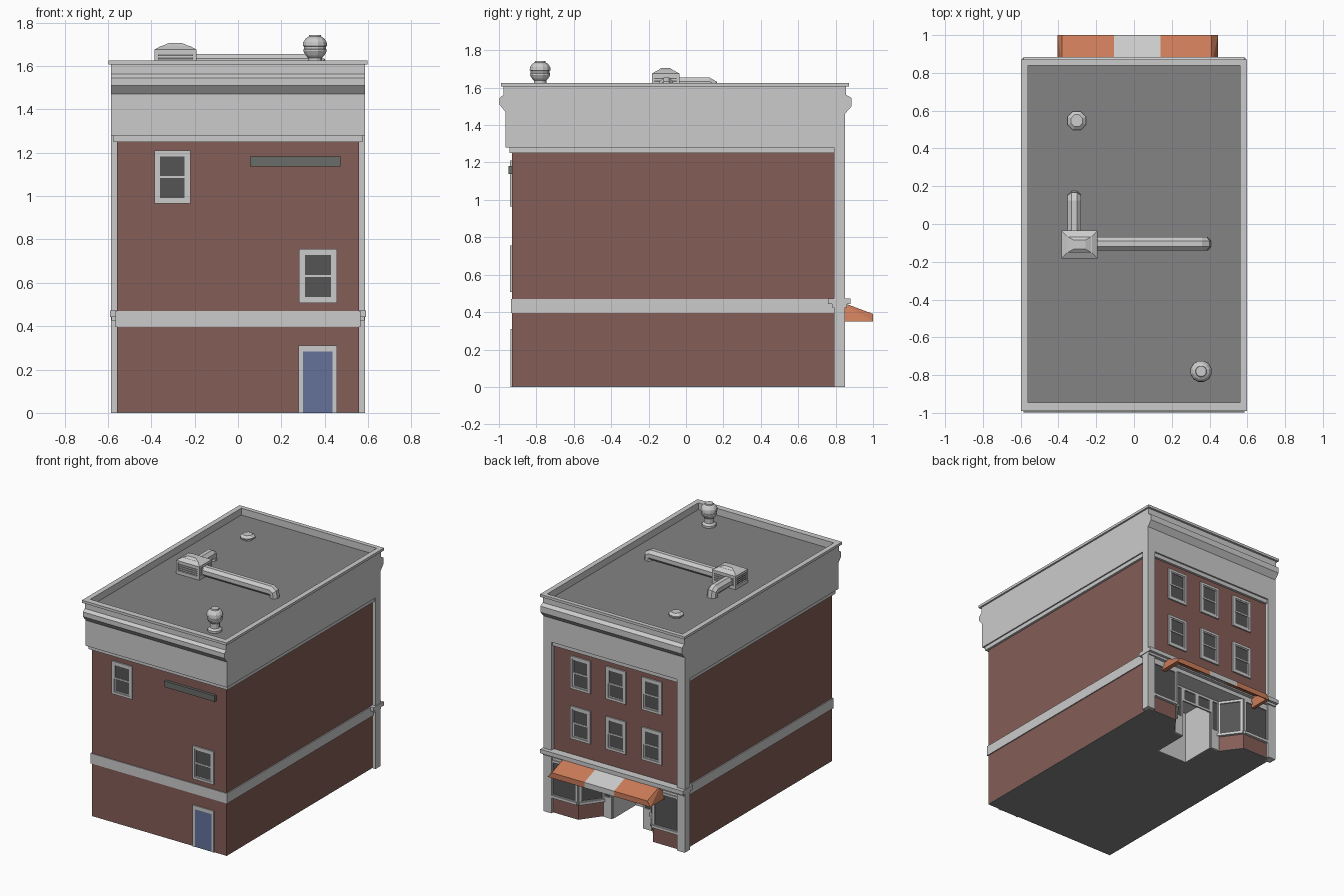
import bpy, bmesh
from math import atan2, cos, sin, pi, hypot
from mathutils import Matrix, Vector

if "Cube" in bpy.data.objects:
    bpy.data.objects.remove(bpy.data.objects["Cube"])


def material(name, *rgb):
    m = bpy.data.materials.new(name)
    m.diffuse_color = (*rgb, 1)
    m.use_nodes = True
    m.node_tree.nodes["Principled BSDF"].inputs["Base Color"].default_value = m.diffuse_color
    return m


BRICK = material("brick", .23, .11, .095)
DARK = material("roof_grey", .23, .23, .23)
GLASS = material("dark_glass", .09, .09, .09)
BLUE = material("door_blue", .13, .17, .33)
ORANGE = material("awning_orange", .6, .2, .1)
WHITE = material("awning_white", .95, .95, .95)
IRON = material("dark_metal", .14, .15, .14)


def finish(name, bm, mat=None, M=None):
    bmesh.ops.recalc_face_normals(bm, faces=bm.faces)
    me = bpy.data.meshes.new(name)
    bm.to_mesh(me)
    bm.free()
    ob = bpy.data.objects.new(name, me)
    bpy.context.collection.objects.link(ob)
    if mat:
        me.materials.append(mat)
    if M:
        ob.matrix_world = M
    return ob


def boxes(name, lst, mat=None, M=None):
    """One object from boxes given as x0, x1, y0, y1, z0, z1."""
    bm = bmesh.new()
    for a, b, c, d, e, f in lst:
        T = Matrix.Translation(((a + b) / 2, (c + d) / 2, (e + f) / 2))
        bmesh.ops.create_cube(bm, size=1, matrix=T @ Matrix.Diagonal((b - a, d - c, f - e, 1)))
    return finish(name, bm, mat, M)


def prism(name, pts, vec, mat=None):
    bm = bmesh.new()
    face = bm.faces.new([bm.verts.new(p) for p in pts])
    ext = bmesh.ops.extrude_face_region(bm, geom=[face], use_keep_orig=True)["geom"]
    bmesh.ops.translate(bm, vec=vec, verts=[g for g in ext if isinstance(g, bmesh.types.BMVert)])
    return finish(name, bm, mat)


def hull(name, pts, mat=None):
    bm = bmesh.new()
    for p in pts:
        bm.verts.new(p)
    bmesh.ops.convex_hull(bm, input=bm.verts)
    bmesh.ops.dissolve_limit(bm, angle_limit=.01, verts=bm.verts, edges=bm.edges)
    return finish(name, bm, mat)


def lathe(name, x, y, profile, n, mat=None):
    bm = bmesh.new()
    rings = [[bm.verts.new((x + r * cos(2 * pi * (i + .5) / n), y + r * sin(2 * pi * (i + .5) / n), z))
              for i in range(n)] for r, z in profile]
    for a, b in zip(rings, rings[1:]):
        for i in range(n):
            j = (i + 1) % n
            bm.faces.new((a[i], a[j], b[j], b[i]))
    bm.faces.new(rings[0])
    bm.faces.new(rings[-1])
    return finish(name, bm, mat)


def wall(p, q):
    """Local frame: x runs from p to q, -y points outwards."""
    ang = atan2(q[1] - p[1], q[0] - p[0])
    return Matrix.Translation((p[0], p[1], 0)) @ Matrix.Rotation(ang, 4, 'Z'), hypot(q[0] - p[0], q[1] - p[1])


def border(x0, x1, z0, z1, b, out):
    return [(x0, x0 + b, -out, 0, z0, z1), (x1 - b, x1, -out, 0, z0, z1),
            (x0 + b, x1 - b, -out, 0, z0, z0 + b), (x0 + b, x1 - b, -out, 0, z1 - b, z1)]


def sash_window(name, p, q, z0, z1):
    M, w = wall(p, q)
    mid = (z0 + z1) / 2
    boxes(name + "_frame", border(0, w, z0, z1, .018, .011)
          + border(.018, w - .018, z0 + .018, mid + .005, .009, .005)
          + border(.018, w - .018, mid - .005, z1 - .018, .009, .008), None, M)
    boxes(name + "_glass", [(.02, w - .02, -.003, 0, z0 + .02, z1 - .02)], GLASS, M)


def glazing(name, p, q, z0, z1, b=.018):
    M, w = wall(p, q)
    boxes(name + "_frame", border(0, w, z0, z1, b, .012), None, M)
    boxes(name + "_glass", [(b, w - b, -.004, 0, z0 + b, z1 - b)], GLASS, M)


# Ground floor with splayed shop entrance, open at the bottom
half = [(.53, .83), (.31, .83), (.2, .68), (.13, .68), (.13, .41)]
path = half + [(-x, y) for x, y in reversed(half)]
plan = [(-.558, .83), (-.558, -.93), (.558, -.93), (.558, .83)] + path
prism("ground_floor_brick", [(x, y, .004) for x, y in plan], (0, 0, .396), BRICK)
prism("floor_underside", [(x, y, 0) for x, y in plan], (0, 0, .004), DARK)

# Shop front panels follow the entrance plan
kinds = ["shop", "shop", "side", "hall", "hall", "hall", "side", "shop", "shop"]
for i, kind in enumerate(kinds):
    p, q = path[i], path[i + 1]
    if kind == "shop":
        glazing(f"shop_window_{i}", p, q, .12, .395)
        M, w = wall(p, q)
        boxes(f"shop_sill_{i}", [(0, w, -.02, 0, .115, .135)], None, M)
    elif kind == "side":
        glazing(f"entry_sidelight_{i}", p, q, .14, .395, .015)
        M, w = wall(p, q)
        boxes(f"entry_panel_{i}", [(0, w, -.012, 0, 0, .14)], None, M)
    else:
        M, w = wall(p, q)
        boxes(f"entry_hall_wall_{i}", [(0, w, -.005, 0, 0, .395)], None, M)
for k, (a, b) in enumerate([(.13, 0), (0, -.13)]):
    glazing(f"entry_transom_{k}", (a, .68), (b, .68), .285, .395, .018)

# Belt course, ledge and upper brick storeys
boxes("belt_course", [(-.566, .566, -.936, .835, .395, .47)])
boxes("front_ledge", [(-.59, .59, .76, .88, .442, .472), (-.583, .583, .78, .86, .425, .442)])
boxes("upper_brick", [(-.558, .558, -.93, .82, .47, 1.26)], BRICK)
boxes("pilasters", [(s - .033, s + .033, .79, .85, 0, 1.28) for s in (-.552, .552)])
boxes("upper_band", [(-.575, .575, -.945, .838, 1.25, 1.282)])

# Cornice, parapet and roof
ROOF = 1.575
back = [(-.965, 1.28), (-.965, 1.47), (-.997, 1.51), (-.997, 1.545), (-.975, 1.562), (-.975, 1.57)]
front = [(.855, 1.57), (.855, 1.562), (.885, 1.545), (.885, 1.5), (.85, 1.46), (.85, 1.28)]
prism("cornice", [(-.585, y, z) for y, z in back + front], (1.17, 0, 0))


def ring(x, y0, y1, z0, z1, xi=.56, yi0=-.945, yi1=.84):
    return [(-x, -xi, y0, y1, z0, z1), (xi, x, y0, y1, z0, z1),
            (-xi, xi, y0, yi0, z0, z1), (-xi, xi, yi1, y1, z0, z1)]


boxes("parapet", ring(.585, -.975, .856, 1.56, 1.607))
boxes("parapet_cap", ring(.598, -.99, .872, 1.607, 1.626))
boxes("roof_deck", [(-.562, .562, -.947, .842, 1.56, ROOF)], DARK)

# Sash windows: three by two on the shop side, two at the rear
for r, z in enumerate((.59, .965)):
    for c, x in enumerate((-.295, 0, .295)):
        sash_window(f"street_window_{r}_{c}", (x + .083, .82), (x - .083, .82), z, z + .245)
sash_window("rear_window_upper", (-.386, -.93), (-.22, -.93), .965, 1.21)
sash_window("rear_window_lower", (.282, -.93), (.456, -.93), .507, .755)

# Rear door and metal strip
boxes("rear_door_frame", [(.28, .3, -.938, -.93, 0, .31), (.436, .456, -.938, -.93, 0, .31),
                          (.3, .436, -.938, -.93, .283, .31)])
boxes("rear_door", [(.3, .436, -.934, -.93, 0, .283)], BLUE)
boxes("rear_metal_strip", [(.055, .472, -.95, -.93, 1.137, 1.182)], IRON)

# Awning: thin striped shell with sloped ends
shell = [(.835, .452), (1, .39), (1, .35), (.993, .35), (.993, .385), (.835, .444)]
for i, (a, b, m) in enumerate([(-.38, -.105, ORANGE), (-.105, .14, WHITE), (.14, .41, ORANGE)]):
    prism(f"awning_section_{i}", [(a, y, z) for y, z in shell], (b - a, 0, 0), m)
for name, a, b in (("left", -.38, -.405), ("right", .41, .445)):
    hull(f"awning_end_{name}", [(a, .835, .452), (a, 1, .39), (a, .835, .35), (a, 1, .35),
                                (b, .835, .35), (b, 1, .35)], ORANGE)

# Roof air unit with hipped lid and louvres
X0, X1, Y0, Y1 = -.385, -.192, -.183, -.035
boxes("air_unit_body", [(X0 + .01, X1 - .01, Y0 + .01, Y1 - .01, ROOF, 1.672)], IRON)
boxes("air_unit_frame", [(x, x + .018, y, y + .018, ROOF, 1.672) for x in (X0, X1 - .018) for y in (Y0, Y1 - .018)]
      + [(X0, X1, Y0, Y1, ROOF, 1.6), (X0, X1, Y0, Y1, 1.66, 1.675)])
boxes("air_unit_louvres", [(X0 + .004, X1 - .004, Y0 + .004, Y1 - .004, z, z + .007)
                           for z in (1.608, 1.623, 1.638, 1.652)])
hull("air_unit_lid", [(x, y, 1.675) for x in (X0, X1) for y in (Y0, Y1)]
     + [(x, y, 1.692) for x in (X0 + .03, X1 - .03) for y in (Y0 + .03, Y1 - .03)])
hull("air_unit_top", [(x, y, 1.69) for x in (X0 + .03, X1 - .03) for y in (Y0 + .03, Y1 - .03)]
     + [(x, y, 1.705) for x in (X0 + .065, X1 - .065) for y in (Y0 + .05, Y1 - .05)])


# Octagonal ducts that bend down into the roof
def duct(name, start, direction, length):
    d, up, r = Vector(direction), Vector((0, 0, 1)), .037
    side = d.cross(up)
    z = 1.618
    s = Vector((*start, z))
    spine = [(s, up), (s + d * (length - .045), up), (s + d * (length - .03) - up * .012, (up + d).normalized()),
             (s + d * (length - .03) - up * .06, d)]
    bm = bmesh.new()
    rings = [[bm.verts.new(c + (side * cos(pi * (2 * i + 1) / 8) + n * sin(pi * (2 * i + 1) / 8)) * r * 1.06)
              for i in range(8)] for c, n in spine]
    for a, b in zip(rings, rings[1:]):
        for i in range(8):
            j = (i + 1) % 8
            bm.faces.new((a[i], a[j], b[j], b[i]))
    bm.faces.new(rings[0])
    bm.faces.new(rings[-1])
    finish(name, bm)


duct("long_duct", (-.2, -.105), (1, 0, 0), .605)
duct("short_duct", (-.316, -.045), (0, 1, 0), .215)

# Roof vents
lathe("turbine_vent", .355, -.78, [(.05, ROOF), (.05, 1.59), (.034, 1.602), (.034, 1.637), (.045, 1.648),
      (.056, 1.668), (.056, 1.676), (.052, 1.678), (.052, 1.69), (.058, 1.692), (.056, 1.71),
      (.044, 1.727), (.03, 1.735), (.028, 1.743)], 12)
lathe("low_vent", -.303, .547, [(.035, ROOF), (.035, 1.588), (.054, 1.59), (.054, 1.6), (.034, 1.615)], 8)
